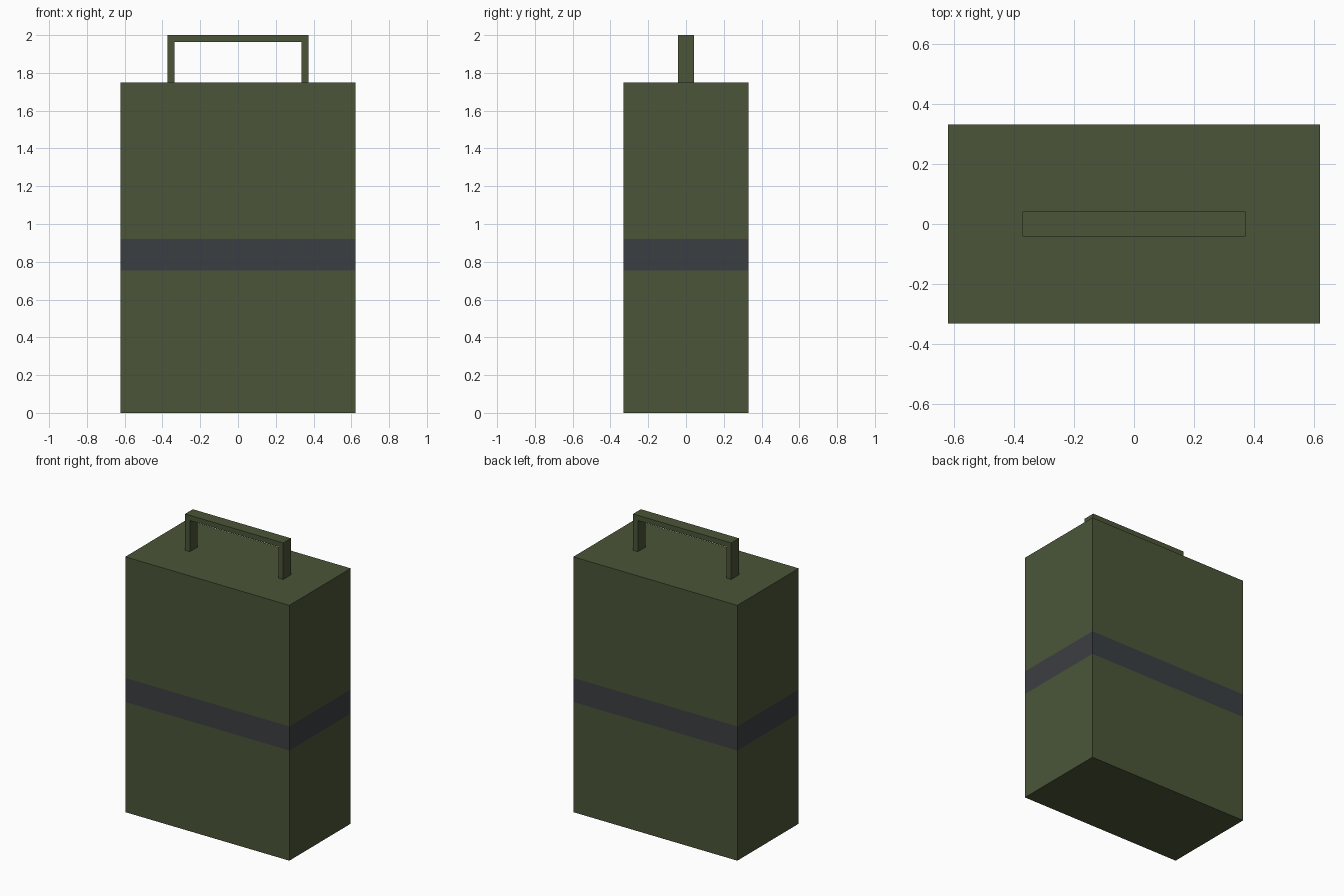
import bpy, bmesh

if "Cube" in bpy.data.objects:
    bpy.data.objects.remove(bpy.data.objects["Cube"])

def material(name, rgb):
    m = bpy.data.materials.new(name)
    m.diffuse_color = (*rgb, 1)
    m.use_nodes = True
    m.node_tree.nodes["Principled BSDF"].inputs["Base Color"].default_value = m.diffuse_color
    return m

def finish(name, bm, mats):
    bmesh.ops.recalc_face_normals(bm, faces=bm.faces[:])
    mesh = bpy.data.meshes.new(name)
    bm.to_mesh(mesh)
    bm.free()
    for m in mats:
        mesh.materials.append(m)
    ob = bpy.data.objects.new(name, mesh)
    bpy.context.collection.objects.link(ob)
    return ob

olive = material("olive_green", (0.069, 0.091, 0.040))
slate = material("slate_grey", (0.044, 0.049, 0.054))

# Case body: a box cut at two heights, with a flush painted band between them
W, D, H = 1.244, 0.664, 1.75
BAND = (0.755, 0.92)
bm = bmesh.new()
bmesh.ops.create_cube(bm, size=1)
for v in bm.verts:
    v.co = (v.co.x * W, v.co.y * D, (v.co.z + 0.5) * H)
for z in BAND:
    bmesh.ops.bisect_plane(bm, geom=bm.verts[:] + bm.edges[:] + bm.faces[:],
                           plane_co=(0, 0, z), plane_no=(0, 0, 1))
for f in bm.faces:
    c = f.calc_center_median().z
    if BAND[0] < c < BAND[1] and abs(f.normal.z) < 0.5:
        f.material_index = 1
finish("case_body", bm, [olive, slate])

# Carry handle: flat square-cornered arch profile extruded in depth
X, T, TOP, HALF = 0.372, 0.036, 2.0, 0.042
half = [(X, H), (X, TOP), (X - T, TOP - T), (X - T, H)]
outer, inner = half[:2], half[2:]
profile = (outer + [(-x, z) for x, z in reversed(outer)]
           + [(-x, z) for x, z in reversed(inner)] + inner)
bm = bmesh.new()
face = bm.faces.new([bm.verts.new((x, -HALF, z)) for x, z in profile])
ext = bmesh.ops.extrude_face_region(bm, geom=[face])
for v in ext["geom"]:
    if isinstance(v, bmesh.types.BMVert):
        v.co.y = HALF
if not any(f.is_valid and all(v.co.y < 0 for v in f.verts) for f in bm.faces):
    bm.faces.new([v for v in bm.verts if v.co.y < 0])
finish("carry_handle", bm, [olive])
